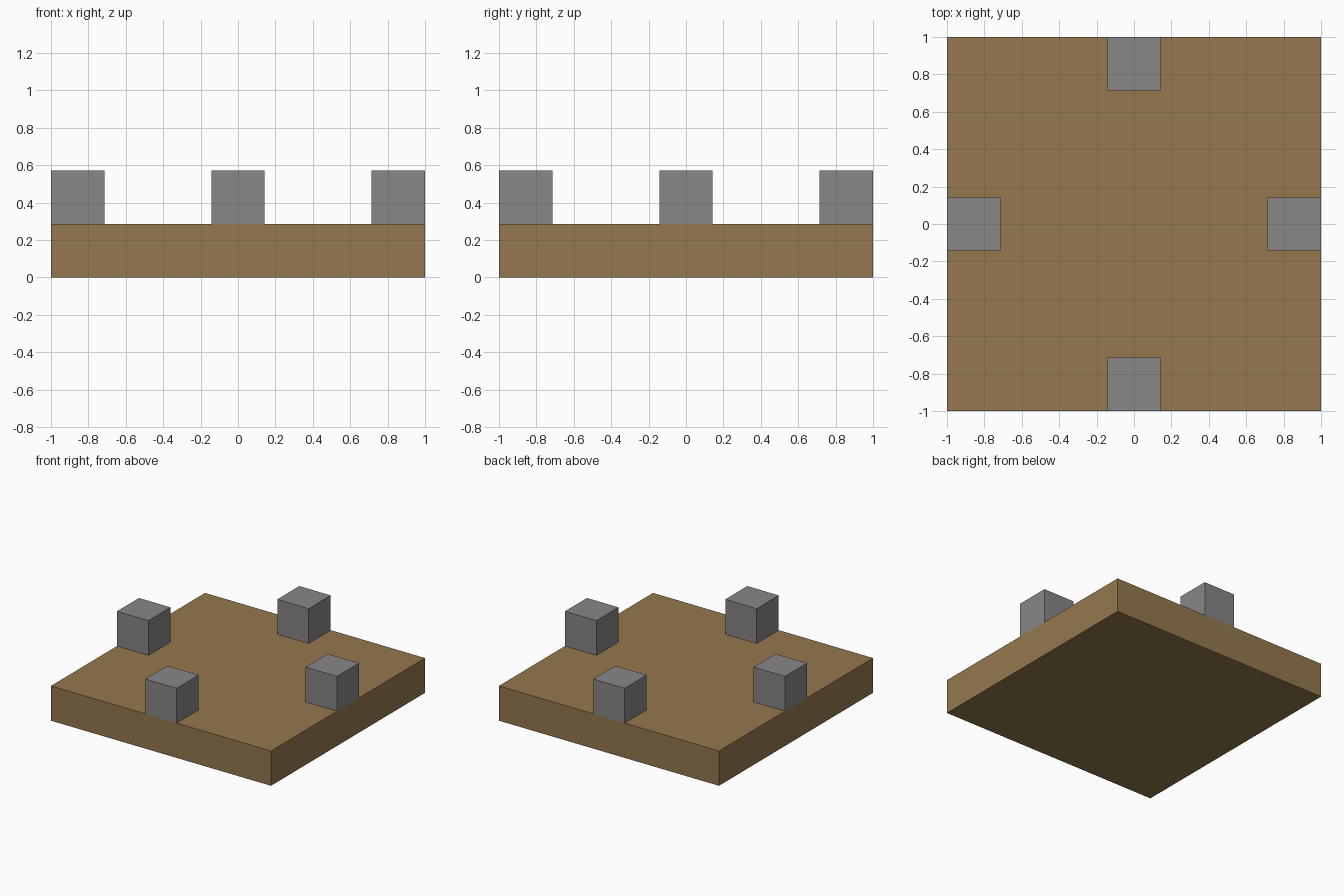
import bpy
from math import cos, sin, pi

cube = bpy.data.objects.get("Cube")
if cube:
    bpy.data.objects.remove(cube, do_unlink=True)

UNIT = 2 / 7  # block edge and slab thickness


def make_material(name, color):
    mat = bpy.data.materials.new(name)
    mat.use_nodes = True
    mat.diffuse_color = color
    mat.node_tree.nodes["Principled BSDF"].inputs["Base Color"].default_value = color
    return mat


def add_box(name, size, center, mat):
    bpy.ops.mesh.primitive_cube_add(size=1, location=center)
    obj = bpy.context.object
    obj.name = name
    obj.scale = size
    bpy.ops.object.transform_apply(location=False, rotation=False, scale=True)
    obj.data.materials.append(mat)
    return obj


brown = make_material("brown", (0.296, 0.188, 0.077, 1))
grey = make_material("grey", (0.246, 0.240, 0.243, 1))

# Square base slab
add_box("base_slab", (2, 2, UNIT), (0, 0, UNIT / 2), brown)

# One block at the middle of each edge, flush with the slab sides
reach = 1 - UNIT / 2
for i, side in enumerate(("left", "back", "right", "front")):
    angle = i * pi / 2
    center = (reach * cos(angle), reach * sin(angle), UNIT * 1.5)
    add_box(side + "_block", (UNIT, UNIT, UNIT), center, grey)
